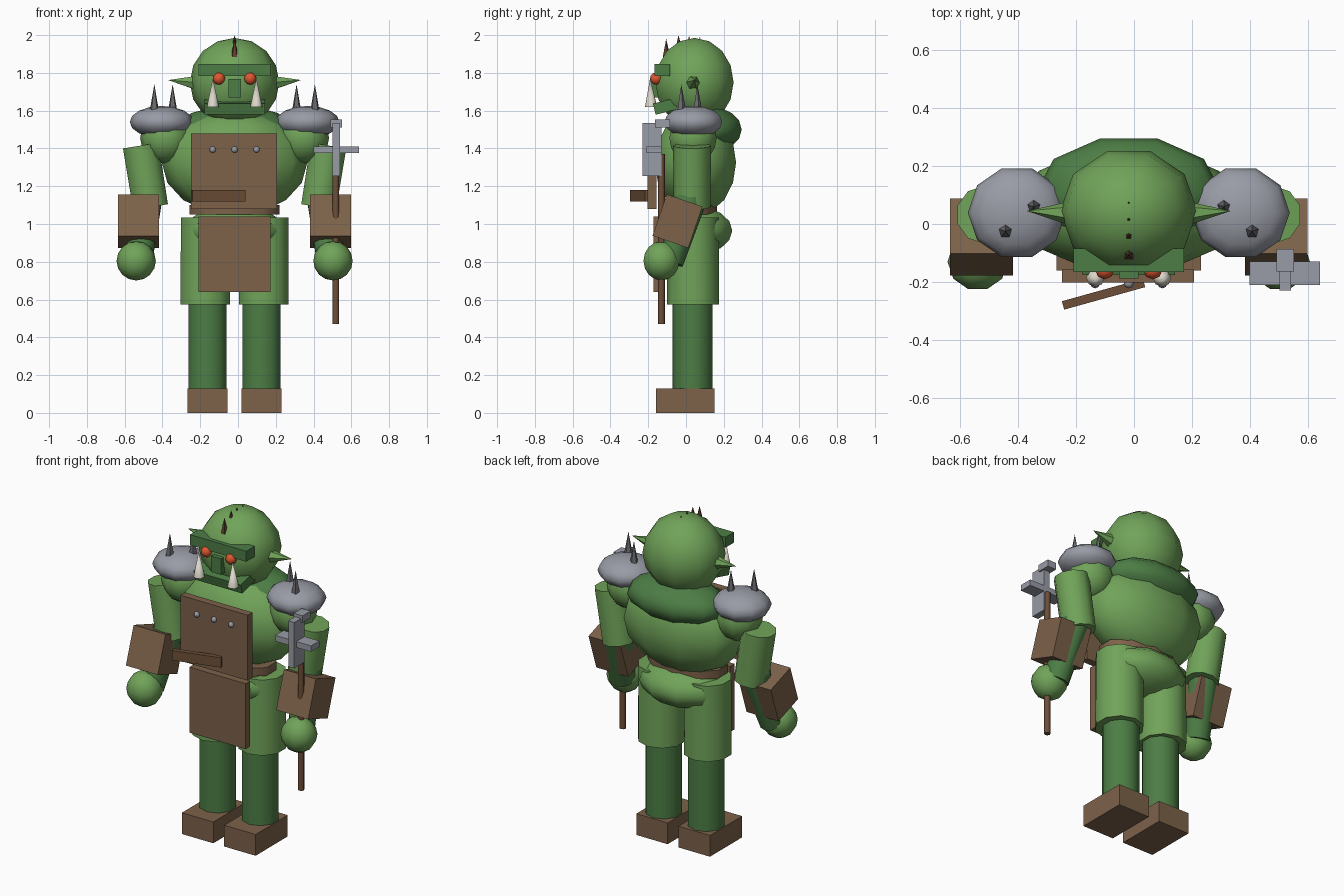
import bpy, bmesh, math
from mathutils import Vector, Matrix

if "Cube" in bpy.data.objects:
    bpy.data.objects.remove(bpy.data.objects["Cube"])

X0 = -0.018  # body centre line (the axe shifts the whole model slightly)


def srgb(r, g, b):
    return tuple(c / 12.92 if c <= 0.04045 else ((c + 0.055) / 1.055) ** 2.4 for c in (r, g, b)) + (1,)


def mat(name, *rgb):
    m = bpy.data.materials.new(name)
    m.diffuse_color = srgb(*rgb)
    m.use_nodes = True
    m.node_tree.nodes["Principled BSDF"].inputs["Base Color"].default_value = m.diffuse_color
    return m


SKIN = mat("skin green", 0.44, 0.64, 0.35)
DARK = mat("dark green", 0.30, 0.49, 0.27)
LEATHER = mat("leather brown", 0.49, 0.385, 0.29)
WOOD = mat("wood brown", 0.43, 0.31, 0.22)
CREST = mat("crest brown", 0.36, 0.24, 0.18)
METAL = mat("metal grey", 0.60, 0.61, 0.65)
SPIKE = mat("spike grey", 0.42, 0.42, 0.44)
TUSK = mat("tusk ivory", 0.86, 0.84, 0.79)
EYE = mat("eye orange", 0.87, 0.34, 0.19)


def finish(name, bm, m, smooth=None):
    me = bpy.data.meshes.new(name)
    bmesh.ops.recalc_face_normals(bm, faces=bm.faces)
    bm.to_mesh(me)
    bm.free()
    me.materials.append(m)
    ob = bpy.data.objects.new(name, me)
    bpy.context.collection.objects.link(ob)
    if smooth:
        bpy.ops.object.select_all(action='DESELECT')
        ob.select_set(True)
        bpy.context.view_layer.objects.active = ob
        bpy.ops.object.shade_smooth_by_angle(angle=math.radians(smooth))
    return ob


def ball(name, c, r, m, seg=10, rings=8):
    """Low-poly ellipsoid with exact half extents r, corners on the x axis."""
    bm = bmesh.new()
    bmesh.ops.create_uvsphere(bm, u_segments=seg, v_segments=rings, radius=1)
    bmesh.ops.rotate(bm, verts=bm.verts, matrix=Matrix.Rotation(math.pi / 2, 3, 'Z'))
    for i in range(3):
        ext = max(abs(v.co[i]) for v in bm.verts)
        for v in bm.verts:
            v.co[i] = v.co[i] / ext * r[i] + c[i]
    return finish(name, bm, m, 80)


def rod(name, a, b, r1, r2, m, seg=10):
    """Cylinder or cone from point a to point b."""
    a, b = Vector(a), Vector(b)
    bm = bmesh.new()
    bmesh.ops.create_cone(bm, cap_ends=True, segments=seg, radius1=r1, radius2=r2, depth=(b - a).length)
    q = Vector((0, 0, 1)).rotation_difference(b - a).to_matrix().to_4x4()
    bm.transform(Matrix.Translation((a + b) / 2) @ q)
    return finish(name, bm, m, 50)


def box(name, c, size, m, rot=0, axis='X'):
    bm = bmesh.new()
    bmesh.ops.create_cube(bm, size=1)
    bm.transform(Matrix.Translation(c) @ Matrix.Rotation(rot, 4, axis) @ Matrix.Diagonal((*size, 1)))
    return finish(name, bm, m)


# Torso
ball("chest", (X0, 0.05, 1.325), (0.385, 0.215, 0.28), SKIN)
ball("upper_back", (X0, 0.11, 1.50), (0.32, 0.185, 0.125), DARK)
ball("pelvis", (X0, 0.04, 0.965), (0.27, 0.205, 0.13), SKIN)
belt = rod("belt", (0, 0, 1.05), (0, 0, 1.10), 0.25, 0.25, LEATHER)
belt.data.transform(Matrix.Translation((X0, 0.01, 0)) @ Matrix.Diagonal((1, 0.62, 1, 1)))

# Armour plates on the front
box("chest_plate", (X0 - 0.002, -0.18, 1.28), (0.455, 0.045, 0.40), LEATHER)
box("loin_plate", (X0, -0.15, 0.84), (0.38, 0.044, 0.40), LEATHER)
for x in (-0.116, 0, 0.116):
    ball("rivet", (X0 + x, -0.205, 1.394), (0.017, 0.017, 0.017), METAL, 8, 6)
box("chest_strap", (-0.105, -0.242, 1.15), (0.29, 0.03, 0.06), WOOD, math.radians(15.5), 'Z')

# Head and face
ball("head", (X0, 0.045, 1.75), (0.237, 0.207, 0.235), SKIN)
box("brow", (X0, -0.125, 1.815), (0.38, 0.082, 0.064), DARK)
box("nose", (X0, -0.15, 1.718), (0.066, 0.075, 0.097), DARK)
box("jaw", (X0, -0.1, 1.625), (0.32, 0.14, 0.06), DARK, 0.25)
for y, base, tip, r in ((-0.105, 1.885, 1.98, 0.022), (-0.04, 1.925, 2.0, 0.02),
                        (0.016, 1.94, 1.997, 0.016), (0.073, 1.95, 1.99, 0.012)):
    rod("crest_spike", (X0, y, base), (X0, y, tip), r, 0, CREST, 5)

for s in (-1, 1):
    def P(x, y, z):
        return (X0 + s * x, y, z)

    # Face details
    ball("eye", P(0.083, -0.158, 1.77), (0.033, 0.033, 0.033), EYE, 8, 6)
    rod("tusk", P(0.115, -0.185, 1.62), P(0.115, -0.19, 1.773), 0.032, 0, TUSK, 8)
    rod("ear", P(0.2, 0.037, 1.747), P(0.352, 0.045, 1.762), 0.042, 0, SKIN, 6)

    # Shoulders with spiked pads
    ball("shoulder", P(0.365, 0.037, 1.455), (0.135, 0.125, 0.135), SKIN)
    ball("shoulder_pad", P(0.386, 0.039, 1.54), (0.169, 0.153, 0.085), METAL)
    for x, y in ((0.328, 0.06), (0.425, -0.025)):
        rod("pad_spike", P(x, y, 1.585), P(x, y, 1.74), 0.028, 0, SPIKE, 5)

    # Arms
    rod("upper_arm", P(0.445, 0.032, 1.09), P(0.497, 0.032, 1.415), 0.098, 0.1, SKIN)
    rod("forearm", P(0.508, -0.088, 0.80), P(0.462, 0.036, 1.17), 0.075, 0.088, DARK)
    box("bracer", P(0.508, -0.045, 1.015), (0.216, 0.2, 0.232), LEATHER, -0.33)
    ball("hand", P(0.521, -0.13, 0.805), (0.104, 0.095, 0.104), SKIN)

    # Legs
    rod("thigh", P(0.155, 0.037, 0.575), P(0.155, 0.037, 1.035), 0.138, 0.136, SKIN)
    rod("shin", P(0.143, 0.035, 0.10), P(0.143, 0.035, 0.62), 0.106, 0.106, DARK)
    box("boot", P(0.143, -0.005, 0.065), (0.212, 0.31, 0.13), LEATHER)

# Axe held in the right-of-view hand
rod("axe_handle", (0.518, -0.13, 0.47), (0.518, -0.13, 1.37), 0.018, 0.018, WOOD, 8)
box("axe_blade", (0.521, -0.18, 1.395), (0.04, 0.1, 0.28), METAL)
box("axe_crossbar", (0.52, -0.17, 1.393), (0.242, 0.08, 0.036), METAL)
box("axe_cap", (0.521, -0.125, 1.532), (0.06, 0.078, 0.042), METAL)
